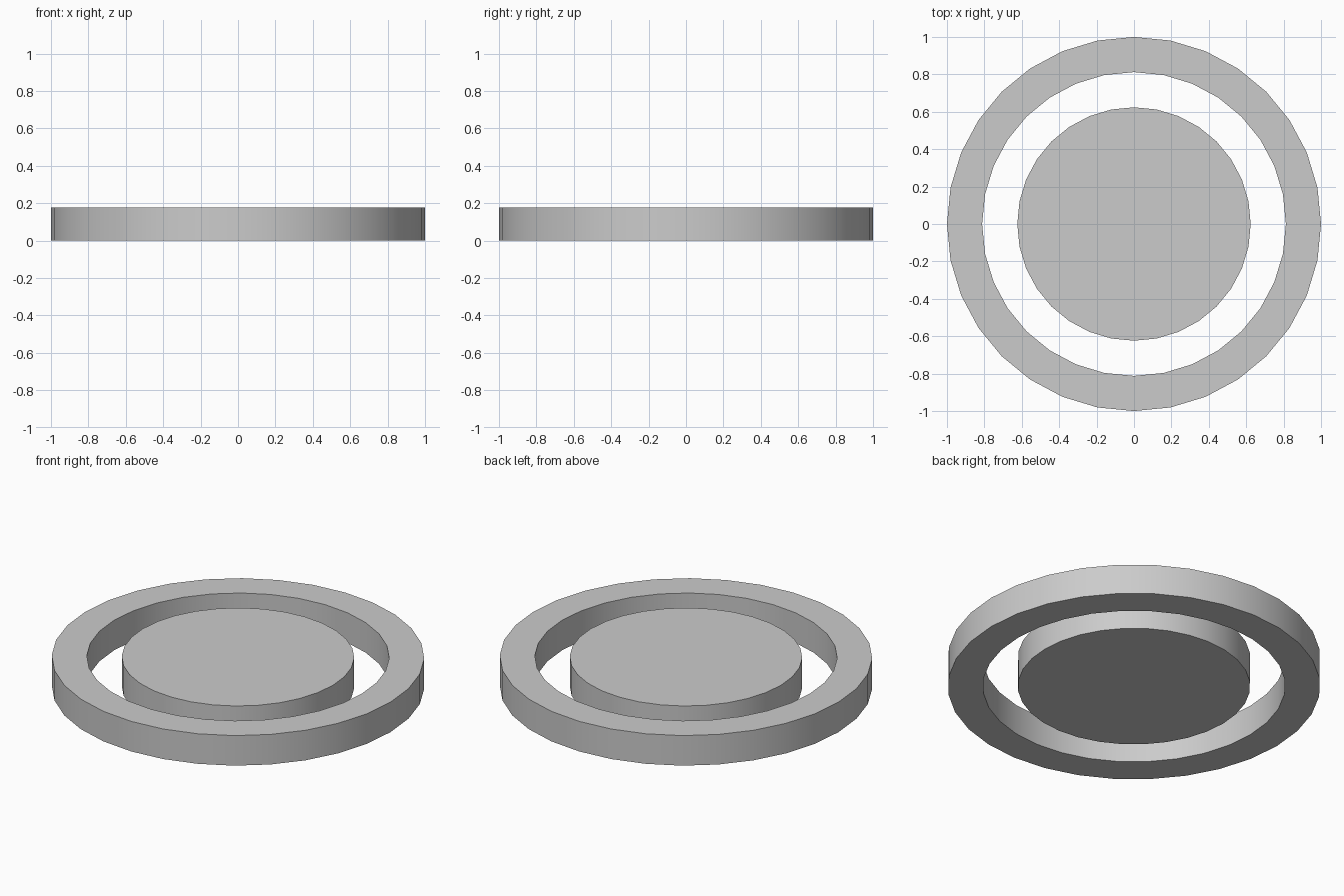
import bpy, math

if "Cube" in bpy.data.objects:
    bpy.data.objects.remove(bpy.data.objects["Cube"])

SIDES = 32
HEIGHT = 0.178


def spin_part(name, loops, cap=False):
    """Revolve (radius, z) points into a closed solid; cap=True makes a disc."""
    verts = [(r * math.cos(2 * math.pi * i / SIDES),
              r * math.sin(2 * math.pi * i / SIDES), z)
             for r, z in loops for i in range(SIDES)]
    n = len(loops)
    faces = []
    for k in range(n - 1 if cap else n):
        a, b = k * SIDES, ((k + 1) % n) * SIDES
        for i in range(SIDES):
            j = (i + 1) % SIDES
            faces.append((a + i, a + j, b + j, b + i))
    if cap:
        faces.append(tuple(reversed(range(SIDES))))
        faces.append(tuple((n - 1) * SIDES + i for i in range(SIDES)))
    mesh = bpy.data.meshes.new(name)
    mesh.from_pydata(verts, [], faces)
    obj = bpy.data.objects.new(name, mesh)
    bpy.context.collection.objects.link(obj)
    bpy.ops.object.select_all(action='DESELECT')
    obj.select_set(True)
    bpy.context.view_layer.objects.active = obj
    bpy.ops.object.shade_smooth_by_angle(angle=math.radians(30))
    return obj


# Outer ring: rectangular section
spin_part("outer_ring", [(1.0, 0), (1.0, HEIGHT), (0.812, HEIGHT), (0.812, 0)])

# Centre disc, same thickness as the ring
spin_part("centre_disc", [(0.624, 0), (0.624, HEIGHT)], cap=True)
